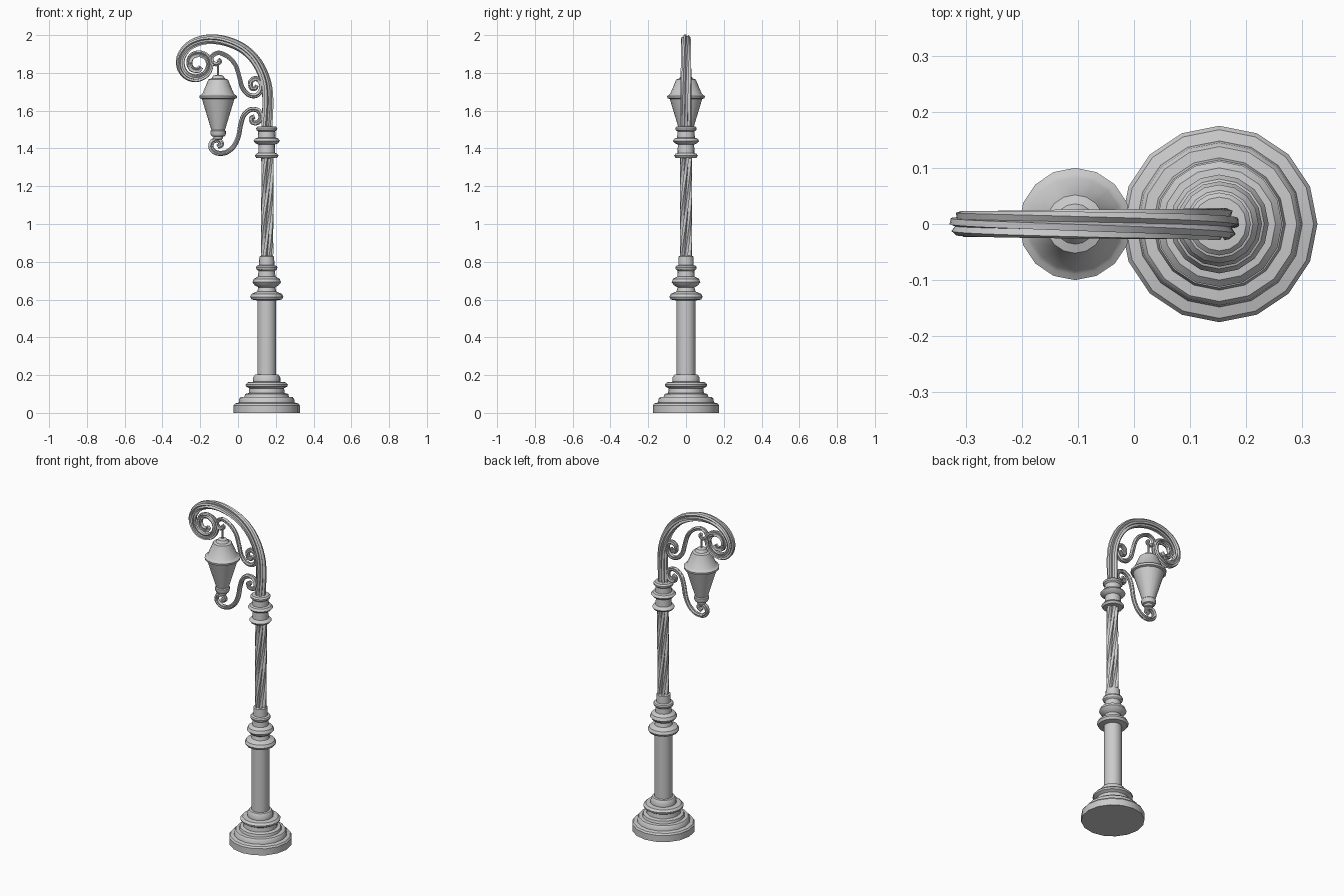
import bpy, bmesh
from math import sin, cos, pi, tau
from mathutils import Vector

POST_X, LAMP_X = 0.152, -0.105


def finish(name, bm):
    bmesh.ops.recalc_face_normals(bm, faces=bm.faces)
    me = bpy.data.meshes.new(name)
    bm.to_mesh(me)
    bm.free()
    ob = bpy.data.objects.new(name, me)
    bpy.context.collection.objects.link(ob)
    bpy.ops.object.select_all(action='DESELECT')
    ob.select_set(True)
    bpy.context.view_layer.objects.active = ob
    bpy.ops.object.shade_smooth_by_angle(angle=0.6)
    return ob


def skin(name, rings):
    """Bridge a list of equal point rings and cap both ends."""
    bm = bmesh.new()
    rows = [[bm.verts.new(p) for p in r] for r in rings]
    n = len(rows[0])
    for a, b in zip(rows, rows[1:]):
        for i in range(n):
            j = (i + 1) % n
            bm.faces.new((a[i], a[j], b[j], b[i]))
    bm.faces.new(rows[0])
    bm.faces.new(rows[-1])
    return finish(name, bm)


def lathe(name, x, profile, sides=16):
    return skin(name, [[(x + r * cos(tau * i / sides), r * sin(tau * i / sides), z)
                        for i in range(sides)] for r, z in profile])


def smooth_path(pts, steps=5):
    """Catmull-Rom curve through pixel-traced (x, z) points."""
    p = [Vector(q) for q in pts]
    p = [2 * p[0] - p[1]] + p + [2 * p[-1] - p[-2]]
    out = []
    for a, b, c, d in zip(p, p[1:], p[2:], p[3:]):
        for k in range(steps):
            t = k / steps
            out.append(0.5 * (2 * b + (c - a) * t + (2 * a - 5 * b + 4 * c - d) * t * t
                              + (3 * b - a - 3 * c + d) * t ** 3))
    return out + [p[-2]]


def sweep(name, pts, r0, r1, section, twist=0.0, steps=5):
    """Sweep a polar section along a path in the xz plane, tapering and twisting."""
    path = smooth_path(pts, steps)
    rings = []
    for k, p in enumerate(path):
        f = k / (len(path) - 1)
        t = (path[min(k + 1, len(path) - 1)] - path[max(k - 1, 0)]).normalized()
        r = r0 + (r1 - r0) * f
        ring = []
        for ang, rad in section:
            a = ang + twist * f
            u, v = r * rad * cos(a), r * rad * sin(a)
            ring.append((p.x + t.y * u, v, p.y - t.x * u))
        rings.append(ring)
    return skin(name, rings)


def fluted(lobes, inner):
    s = []
    for i in range(lobes):
        c = tau * i / lobes
        w = pi / lobes
        s += [(c - w, inner), (c - w * 0.45, 1), (c + w * 0.45, 1)]
    return s


# stepped base, column and lower collars
lathe("base_and_column", POST_X, [
    (.175, 0), (.175, .04), (.168, .05), (.148, .055), (.145, .075), (.138, .083),
    (.118, .085), (.114, .1), (.095, .105), (.092, .13), (.11, .14), (.112, .15),
    (.1, .162), (.072, .165), (.072, .187), (.062, .202), (.05, .204), (.05, .595),
    (.08, .6), (.088, .614), (.08, .63), (.05, .643), (.045, .665), (.064, .676),
    (.076, .692), (.068, .71), (.046, .722), (.044, .752), (.054, .76), (.057, .77),
    (.053, .778), (.041, .782), (.039, .828), (.03, .832)])

# upper collars
lathe("upper_collar", POST_X, [
    (.03, 1.348), (.055, 1.35), (.063, 1.362), (.055, 1.372), (.045, 1.376),
    (.043, 1.42), (.06, 1.428), (.07, 1.44), (.06, 1.453), (.047, 1.457),
    (.045, 1.49), (.055, 1.498), (.056, 1.508), (.048, 1.516), (.02, 1.518)])

# twisted fluted shaft and curling arm
flutes = fluted(6, .58)
sweep("twisted_shaft", [(.154, .82), (.154, 1.0), (.156, 1.18), (.156, 1.36)],
      .033, .033, flutes, twist=2.4, steps=8)
sweep("curled_arm", [
    (.152, 1.5), (.158, 1.66), (.143, 1.765), (.095, 1.863), (.02, 1.933),
    (-.08, 1.972), (-.175, 1.976), (-.255, 1.945), (-.3, 1.888), (-.302, 1.83),
    (-.27, 1.785), (-.218, 1.772), (-.17, 1.795), (-.15, 1.838), (-.162, 1.88),
    (-.2, 1.901), (-.242, 1.89), (-.258, 1.855), (-.245, 1.822), (-.212, 1.815),
    (-.196, 1.832)],
    .03, .014, flutes, twist=3.0)

# thin scrolled brackets above and below the lantern
thin = fluted(4, .72)
sweep("upper_scroll", [
    (.085, 1.722), (.1, 1.716), (.106, 1.735), (.088, 1.752), (.066, 1.738),
    (.068, 1.755), (.092, 1.77), (.12, 1.752), (.122, 1.708), (.095, 1.68),
    (.055, 1.685), (.023, 1.722), (.008, 1.775), (-.012, 1.838), (-.048, 1.882),
    (-.1, 1.906), (-.136, 1.89), (-.139, 1.86), (-.115, 1.846), (-.096, 1.86),
    (-.106, 1.872)][4:], .014, .011, thin, twist=1.5)
sweep("lower_scroll", [
    (.088, 1.568), (.07, 1.56), (.078, 1.538), (.105, 1.538), (.122, 1.565),
    (.107, 1.6), (.068, 1.606), (.032, 1.578), (.014, 1.525), (.002, 1.462),
    (-.024, 1.41), (-.066, 1.378), (-.115, 1.377), (-.143, 1.404), (-.135, 1.436),
    (-.105, 1.444), (-.087, 1.422), (-.108, 1.408)],
    .013, .014, thin, twist=1.5)

# inner curl of the upper scroll
sweep("upper_scroll_curl", [(.066, 1.738), (.072, 1.718), (.092, 1.717), (.1, 1.734)],
      .014, .011, thin)

# hanging rod and lantern
lathe("hanging_rod", LAMP_X, [(.005, 1.77), (.005, 1.85)], 8)
lathe("lantern", LAMP_X, [
    (.012, 1.445), (.024, 1.45), (.026, 1.462), (.036, 1.466), (.041, 1.478),
    (.041, 1.492), (.036, 1.497), (.086, 1.662), (.098, 1.666), (.1, 1.678),
    (.09, 1.684), (.083, 1.69), (.056, 1.755), (.052, 1.765), (.036, 1.77),
    (.026, 1.785), (.01, 1.79)])
